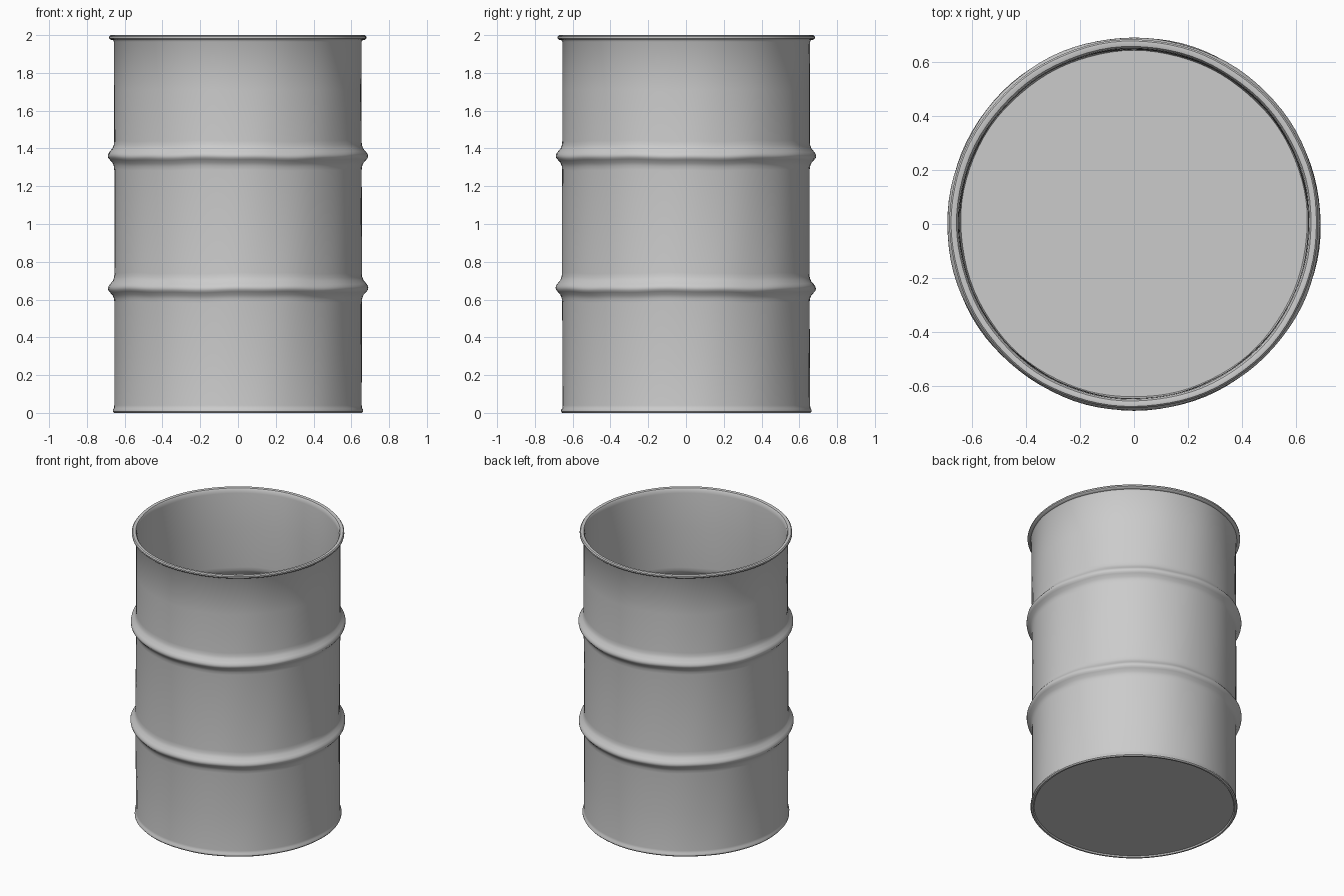
import bpy, bmesh, math

if "Cube" in bpy.data.objects:
    bpy.data.objects.remove(bpy.data.objects["Cube"])

SEGMENTS = 96
WALL = 0.010


def lathe(name, profile, wobble=0.0):
    """Revolve an (r, z) profile about z; wobble adds slight hand-worn dents."""
    bm = bmesh.new()
    rings = []
    for r, z in profile:
        if r == 0:
            rings.append([bm.verts.new((0, 0, z))])
            continue
        ring = []
        for i in range(SEGMENTS):
            a = 2 * math.pi * i / SEGMENTS
            d = wobble * (math.sin(5 * a + 3 * z) + 0.6 * math.sin(13 * a - 4 * z))
            dz = d if 0.1 < z < 1.9 else 0
            ring.append(bm.verts.new(((r + 0.5 * d) * math.cos(a),
                                      (r + 0.5 * d) * math.sin(a), z + dz)))
        rings.append(ring)
    for lo, hi in zip(rings, rings[1:]):
        for i in range(SEGMENTS):
            j = (i + 1) % SEGMENTS
            if len(lo) == 1:
                bm.faces.new((lo[0], hi[j], hi[i]))
            elif len(hi) == 1:
                bm.faces.new((lo[i], lo[j], hi[0]))
            else:
                bm.faces.new((lo[i], lo[j], hi[j], hi[i]))
    bmesh.ops.recalc_face_normals(bm, faces=bm.faces)
    mesh = bpy.data.meshes.new(name)
    bm.to_mesh(mesh)
    bm.free()
    obj = bpy.data.objects.new(name, mesh)
    bpy.context.collection.objects.link(obj)
    bpy.ops.object.select_all(action='DESELECT')
    obj.select_set(True)
    bpy.context.view_layer.objects.active = obj
    bpy.ops.object.shade_smooth_by_angle(angle=math.radians(40))
    return obj


# Pressed rib cross-section: (extra radius, offset in z)
RIB = [(0, -0.075), (0.002, -0.055), (0.009, -0.037), (0.024, -0.02), (0.032, -0.01),
       (0.034, 0), (0.032, 0.01), (0.024, 0.022), (0.009, 0.04), (0.002, 0.058), (0, 0.08)]


def wall_line(radius):
    line = [(radius, 0.3)]
    for centre in (0.66, 1.36):
        line += [(radius + dr, centre + dz) for dr, dz in RIB]
        line.append((radius, centre + 0.35))
    return line


# Drum shell: bottom, lower lip, ribbed wall, rolled rim, inner wall, floor
outer = [(0, 0.009), (0.64, 0.009), (0.646, 0.0), (0.657, 0.0), (0.663, 0.007),
         (0.663, 0.016), (0.657, 0.024), (0.655, 0.04)] + wall_line(0.655)
rim = [(0.656, 1.965), (0.661, 1.973), (0.675, 1.976), (0.681, 1.983), (0.681, 1.992),
       (0.675, 1.999), (0.667, 2.0), (0.655, 1.997), (0.649, 1.988), (0.646, 1.965)]
inner = wall_line(0.655 - WALL)[::-1] + [(0.645, 0.03), (0.64, 0.02), (0, 0.02)]
lathe("drum_shell", outer + rim + inner, wobble=0.0025)
